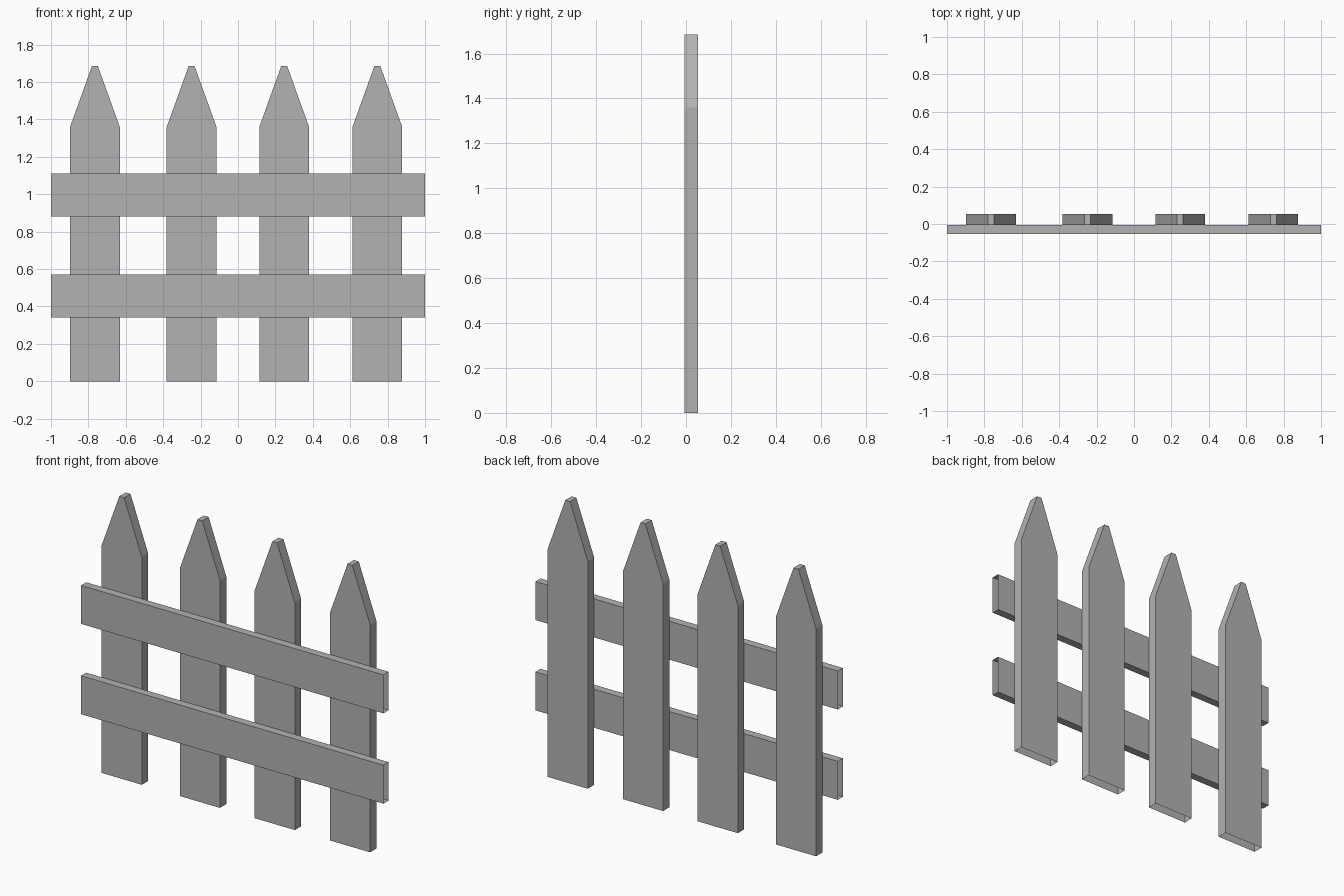
import bpy

cube = bpy.data.objects.get("Cube")
if cube:
    bpy.data.objects.remove(cube, do_unlink=True)

# Single flat grey
grey = bpy.data.materials.new("plain_grey")
grey.use_nodes = True
color = (0.45, 0.45, 0.45, 1)
grey.diffuse_color = color
grey.node_tree.nodes["Principled BSDF"].inputs["Base Color"].default_value = color


def make_object(name, verts, faces):
    mesh = bpy.data.meshes.new(name)
    mesh.from_pydata(verts, [], faces)
    mesh.materials.append(grey)
    obj = bpy.data.objects.new(name, mesh)
    bpy.context.collection.objects.link(obj)
    return obj


# Picket: pointed outline with front, back and sides, open underneath
def picket(name, x, y0=-0.006, y1=0.054, half=0.133, tip=0.016):
    outline = [(-half, 0), (half, 0), (half, 1.36), (tip, 1.685),
               (-tip, 1.685), (-half, 1.36)]
    n = len(outline)
    verts = [(x + px, y, pz) for y in (y0, y1) for px, pz in outline]
    faces = [tuple(range(n)), tuple(reversed(range(n, 2 * n)))]
    for i in range(1, n):
        j = (i + 1) % n
        faces.append((i, i + n, j + n, j))
    return make_object(name, verts, faces)


# Rail: rectangular tube with open ends
def rail(name, z0, z1, y0=-0.054, y1=-0.006):
    section = [(y0, z0), (y0, z1), (y1, z1), (y1, z0)]
    n = len(section)
    verts = [(x, y, z) for x in (-1, 1) for y, z in section]
    faces = [(i, i + n, (i + 1) % n + n, (i + 1) % n) for i in range(n)]
    return make_object(name, verts, faces)


for number, x in enumerate((-0.765, -0.248, 0.247, 0.745), 1):
    picket(f"picket_{number}", x)

rail("lower_rail", 0.342, 0.572)
rail("upper_rail", 0.882, 1.112)
